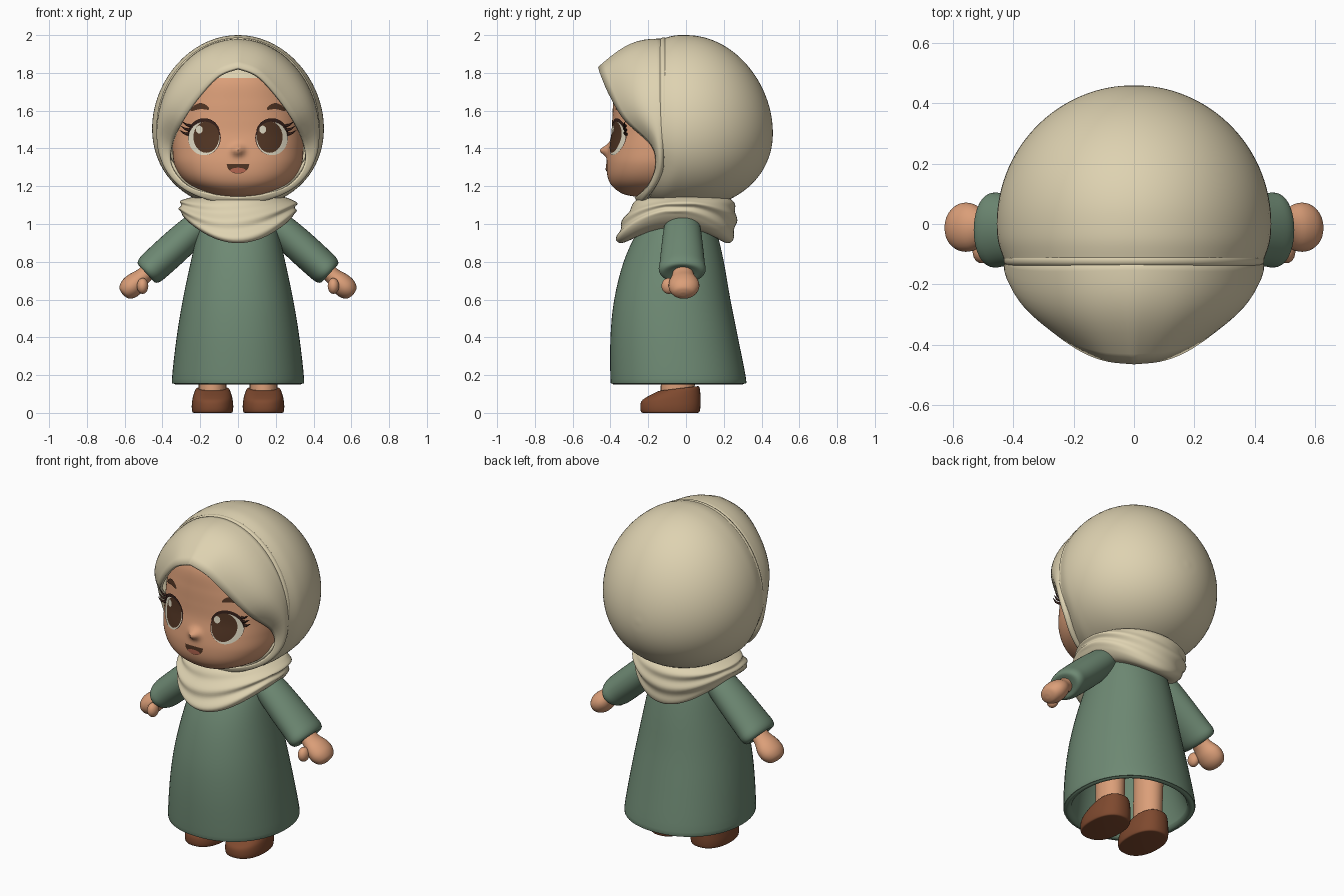
import bpy, bmesh, math
from math import sin, cos, pi, exp
from mathutils import Vector
from mathutils.bvhtree import BVHTree

if "Cube" in bpy.data.objects:
    bpy.data.objects.remove(bpy.data.objects["Cube"])


def material(name, r, g, b):
    m = bpy.data.materials.new(name)
    m.use_nodes = True
    m.diffuse_color = (r, g, b, 1)
    m.node_tree.nodes["Principled BSDF"].inputs["Base Color"].default_value = (r, g, b, 1)
    return m


CREAM = material("cream cloth", .73, .645, .44)
GREEN = material("green cloth", .155, .25, .172)
SKIN = material("skin", .71, .345, .19)
LEATHER = material("brown leather", .21, .067, .028)
IRIS = material("iris brown", .082, .035, .017)
DARK = material("lash brown", .035, .014, .01)
WHITE = material("eye white", .74, .69, .54)
TONGUE = material("tongue red", .48, .14, .085)


def finish(name, bm, *mats):
    bmesh.ops.recalc_face_normals(bm, faces=bm.faces)
    me = bpy.data.meshes.new(name)
    bm.to_mesh(me)
    bm.free()
    ob = bpy.data.objects.new(name, me)
    bpy.context.scene.collection.objects.link(ob)
    for m in mats:
        me.materials.append(m)
    bpy.ops.object.select_all(action='DESELECT')
    ob.select_set(True)
    bpy.context.view_layer.objects.active = ob
    bpy.ops.object.shade_smooth_by_angle(angle=math.radians(50))
    return ob


def spline(rows, steps):
    """Catmull-Rom interpolation of rows of numbers."""
    rows = [Vector(r) for r in rows]
    out = []
    for i in range(len(rows) - 1):
        a, b, c, d = rows[max(i - 1, 0)], rows[i], rows[i + 1], rows[min(i + 2, len(rows) - 1)]
        for k in range(steps):
            t = k / steps
            out.append(b + (c - a) * t / 2 + (a * 2 - b * 5 + c * 4 - d) * t * t / 2
                       + (b * 3 - a - c * 3 + d) * t ** 3 / 2)
    return out + [rows[-1]]


def grid(bm, rows, closed=True):
    """Skin rows of points with quads."""
    vs = [[bm.verts.new(p) for p in r] for r in rows]
    n = len(vs[0])
    for a, b in zip(vs, vs[1:]):
        for j in range(n if closed else n - 1):
            k = (j + 1) % n
            bm.faces.new((a[j], a[k], b[k], b[j]))
    return vs


def loft(name, rings, mat, place=lambda x, y, h: (x, y, h), power=2, steps=4, n=56, ends=(True, True)):
    """Rings are (height, half width, front, back)."""
    rows = []
    for h, rx, f, b in spline(rings, steps):
        row = []
        for j in range(n):
            c, s = cos(2 * pi * j / n), sin(2 * pi * j / n)
            x = rx * math.copysign(abs(c) ** (2 / power), c)
            y = (f + b) / 2 + (b - f) / 2 * math.copysign(abs(s) ** (2 / power), s)
            row.append(place(x, y, h))
        rows.append(row)
    bm = bmesh.new()
    vs = grid(bm, rows)
    for ring, cap in zip((vs[0], vs[-1]), ends):
        if cap:
            bm.faces.new(ring)
    return finish(name, bm, mat)


def tube(name, pts, radii, mat, closed=False):
    cu = bpy.data.curves.new(name, 'CURVE')
    cu.dimensions = '3D'
    cu.bevel_depth = 1
    cu.bevel_resolution = 3
    sp = cu.splines.new('POLY')
    sp.points.add(len(pts) - 1)
    for q, p, r in zip(sp.points, pts, radii):
        q.co = (*p, 1)
        q.radius = r
    sp.use_cyclic_u = closed
    ob = bpy.data.objects.new(name, cu)
    bpy.context.scene.collection.objects.link(ob)
    cu.materials.append(mat)
    bpy.ops.object.select_all(action='DESELECT')
    ob.select_set(True)
    bpy.context.view_layer.objects.active = ob
    bpy.ops.object.convert(target='MESH')


# robe, hollow below with a thick rounded hem
loft("robe", [(.62, .2, -.25, .15), (.4, .26, -.32, .19), (.2, .3, -.35, .265), (.165, .308, -.358, .275),
              (.151, .325, -.375, .292), (.156, .341, -.392, .31), (.18, .35, -.4, .318), (.4, .325, -.4, .275),
              (.6, .292, -.38, .235), (.8, .25, -.33, .2), (.95, .215, -.26, .165), (1.04, .18, -.18, .13),
              (1.09, .12, -.12, .1)], GREEN, power=2.15)


# head with a small nose and an under-cap above the forehead
def with_nose(x, y, z):
    if y < -.2:
        y -= .045 * exp(-(x / .03) ** 2 - ((z - 1.39) / .027) ** 2)
    return x, y, z


head = loft("head", [(1.145, .06, -.27, .0), (1.16, .15, -.335, .06), (1.2, .245, -.39, .12), (1.25, .302, -.415, .15),
                     (1.32, .338, -.42, .18), (1.4, .347, -.41, .2), (1.48, .346, -.395, .2), (1.56, .34, -.39, .2),
                     (1.65, .32, -.385, .2), (1.76, .27, -.37, .18), (1.84, .19, -.31, .12), (1.89, .03, -.12, -.02)],
            SKIN, with_nose, power=2.3, steps=8, n=180)
head.data.materials.append(CREAM)
for p in head.data.polygons:
    p.material_index = int(p.center.z > 1.775)

# painted face plates laid on the head
tree = BVHTree.FromPolygons([v.co for v in head.data.vertices], [p.vertices[:] for p in head.data.polygons])


def on_face(x, z, lift):
    hit = tree.ray_cast(Vector((x, -2, z)), Vector((0, 1, 0)))
    return hit[0] - Vector((0, lift, 0))


def plate(name, shape, mat, lift, nu=28, nv=5):
    bm = bmesh.new()
    rows = [[on_face(*shape(i / nu, j / nv), lift) for i in range(nu + 1)] for j in range(nv + 1)]
    grid(bm, rows, False)
    bmesh.ops.remove_doubles(bm, verts=bm.verts, dist=.00005)
    ob = finish(name, bm, mat)
    if sum(p.normal.y for p in ob.data.polygons) > 0:
        ob.data.flip_normals()


def oval(cx, cz, rx, rz):
    return lambda u, v: (cx + rx * v * cos(2 * pi * u), cz + rz * v * sin(2 * pi * u))


for s, side in ((1, "left"), (-1, "right")):
    plate(side + "_eye_rim", oval(s * .178, 1.457, .087, .093), DARK, .002)
    plate(side + "_eye_white", oval(s * .18, 1.452, .083, .088), WHITE, .004)
    plate(side + "_iris", oval(s * .168, 1.46, .068, .083), IRIS, .006)
    plate(side + "_eye_glint", oval(s * .168 - .037, 1.5, .018, .021), WHITE, .009)

    def lid(u, v):
        a = pi * (.02 + .86 * u)
        w = 1 + (v - .4) * .2 * sin(pi * u) ** .5
        return s * (.178 + .086 * w * cos(a)), 1.457 + .092 * w * sin(a)

    def brow(u, v):
        w = .032 * max(sin(pi * u), 0) ** .4
        return s * (.152 + .1 * u), 1.602 + .022 * sin(pi * (u * .9 + .1)) + (v - .5) * w

    plate(side + "_upper_lid", lid, DARK, .008)
    plate(side + "_eyebrow", brow, IRIS, .007)
    for i in range(3):
        z = 1.475 + .022 * i
        root = on_face(s * (.262 - .006 * i), z, .002)
        tip = Vector((s * (.31 - .008 * i), -.322, z + .022))
        mid = (root + tip) / 2 - Vector((0, .008, .005))
        tube(f"{side}_lash_{i + 1}", (root, mid, tip), (.008, .006, .001), DARK)

plate("mouth", lambda u, v: (.06 * (2 * u - 1), 1.318 - v * .052 * max(0, 1 - (2 * u - 1) ** 2) ** .5), IRIS, .003)
plate("tongue", lambda u, v: (.042 * (2 * u - 1), 1.27 + .01 * (2 * u - 1) ** 2 + .028 * v * sin(pi * u) ** .5),
      TONGUE, .005)


# headscarf: back shell, face rim and peaked front sheet
def forward(z):
    t = min(max((1.36 - z) / .35, 0), 1)
    return .14 * t * t * (3 - 2 * t)


def sag(z):
    return z - .035 * max(0, 1 - ((z - 1.54) / .46) ** 2)


def hood_place(x, z, y):
    w = min(max((.15 - y) / .27, 0), 1) ** 2
    return x, y - w * forward(z), sag(z)


shell = [(.46 * cos(a), .455 * sin(a), 1.515 - .435 * sin(a), 1.515 + .485 * sin(a))
         for a in (pi / 2 * (i + .15) / 12.15 for i in range(13))]
loft("hood_back", shell + [(-.06, .45, 1.085, 1.998), (-.12, .43, 1.12, 1.985)],
     CREAM, hood_place, n=72, ends=(True, False))


def rim(t, k=1.0):
    x, z = .425 * k * sin(t), 1.553 + .432 * k * cos(t)
    return Vector((x, -.12 - forward(z), sag(z)))


N = 96
angles = [2 * pi * i / N for i in range(N)]
tube("hood_rim", [rim(t, .968) for t in angles], [.021] * N, CREAM, True)
half = spline([(0, -.46, 1.825), (.1, -.447, 1.785), (.2, -.4, 1.68), (.29, -.32, 1.55), (.347, -.18, 1.42),
               (.35, -.155, 1.31), (.275, -.19, 1.21), (.14, -.24, 1.16), (0, -.265, 1.145)], N // 16)
opening = half + [Vector((-p.x, p.y, p.z)) for p in half[-2:0:-1]]
rows = []
for j in range(11):
    k = j / 10
    row = []
    for t, p in zip(angles, opening):
        bulge = (.02 + .028 * (1 + cos(t)) / 2) * sin(pi * k)
        lean = -1.1 * sin(t) ** 2 * max(cos(t) + .35, 0)
        row.append(rim(t, .98).lerp(p, k) + Vector((sin(t), lean, cos(t))) * bulge)
    rows.append(row)
bm = bmesh.new()
grid(bm, rows)
front = finish("hood_front", bm, CREAM)
mod = front.modifiers.new("thickness", 'SOLIDIFY')
mod.thickness = .016
mod.offset = 0
chin = [rim(t, .95) + Vector((0, -.02, 0)) for t in angles if abs(t - pi) < 1.25]
tube("chin_fold", chin, [.022 * sin(pi * (i + .3) / len(chin)) ** .5 for i in range(len(chin))], CREAM)


# draped neck scarf, dipping at front and back
def drape(x, y, u):
    k = 1 + .028 * sin(15 * u + 2.2 * x / .3) * sin(pi * min(u, 1))
    side = min((x / .3) ** 2, 1)
    return x * k, y * k, 1.15 - u * (.25 - .145 * side)


loft("neck_scarf", [(0, .19, -.2, .18), (.06, .25, -.25, .23), (.2, .292, -.285, .26), (.4, .308, -.315, .265),
                    (.65, .308, -.345, .262), (.88, .302, -.368, .252), (.98, .285, -.362, .24),
                    (1, .25, -.335, .21), (.9, .2, -.27, .16)], CREAM, drape, steps=6, n=72)

# arms, hands, legs and shoes
for s, side in ((1, "left"), (-1, "right")):
    axis = Vector((.285, 0, -.26)).normalized()
    across = Vector((-axis.z, 0, axis.x))
    across.z = -axis.x * -1

    def along(x, y, h):
        p = Vector((.2, -.02, 1)) + axis * h + across * x
        return s * p.x, p.y + y, p.z

    loft(side + "_sleeve", [(-.06, .02, -.03, .03), (-.04, .055, -.07, .07), (.02, .078, -.095, .095),
                            (.15, .087, -.108, .108), (.3, .087, -.119, .119), (.36, .083, -.124, .124),
                            (.386, .068, -.105, .105), (.385, .045, -.06, .06)], GREEN, along, n=36)
    loft(side + "_hand", [(.35, .042, -.045, .05), (.41, .045, -.055, .065), (.46, .057, -.07, .088),
                          (.505, .058, -.07, .088), (.54, .043, -.05, .065), (.552, .02, -.02, .03),
                          (.554, .005, .0, .01)], SKIN, along, n=28)

    # thumb, angled forward and down from the palm
    bm = bmesh.new()
    bmesh.ops.create_uvsphere(bm, u_segments=24, v_segments=16, radius=1)
    for v in bm.verts:
        v.co = Vector((s * (.505 + .03 * v.co.x), -.092 + .038 * v.co.y, .672 + .042 * v.co.z))
    finish(side + "_thumb", bm, SKIN)

    def foot(x, y, h):
        return s * .135 + x, y, h * (1 + .9 * y)

    loft(side + "_leg", [(.08, .072, -.135, .045), (.3, .076, -.13, .05), (.6, .085, -.12, .06)], SKIN,
         lambda x, y, h: (s * .135 + x, y, h), n=28)
    loft(side + "_shoe", [(0, .098, -.225, .06), (.006, .107, -.238, .072), (.04, .11, -.242, .077),
                          (.08, .106, -.235, .077), (.105, .1, -.205, .075), (.123, .093, -.17, .072),
                          (.133, .085, -.145, .066), (.134, .07, -.12, .05)], LEATHER, foot, power=2.3, n=40)
